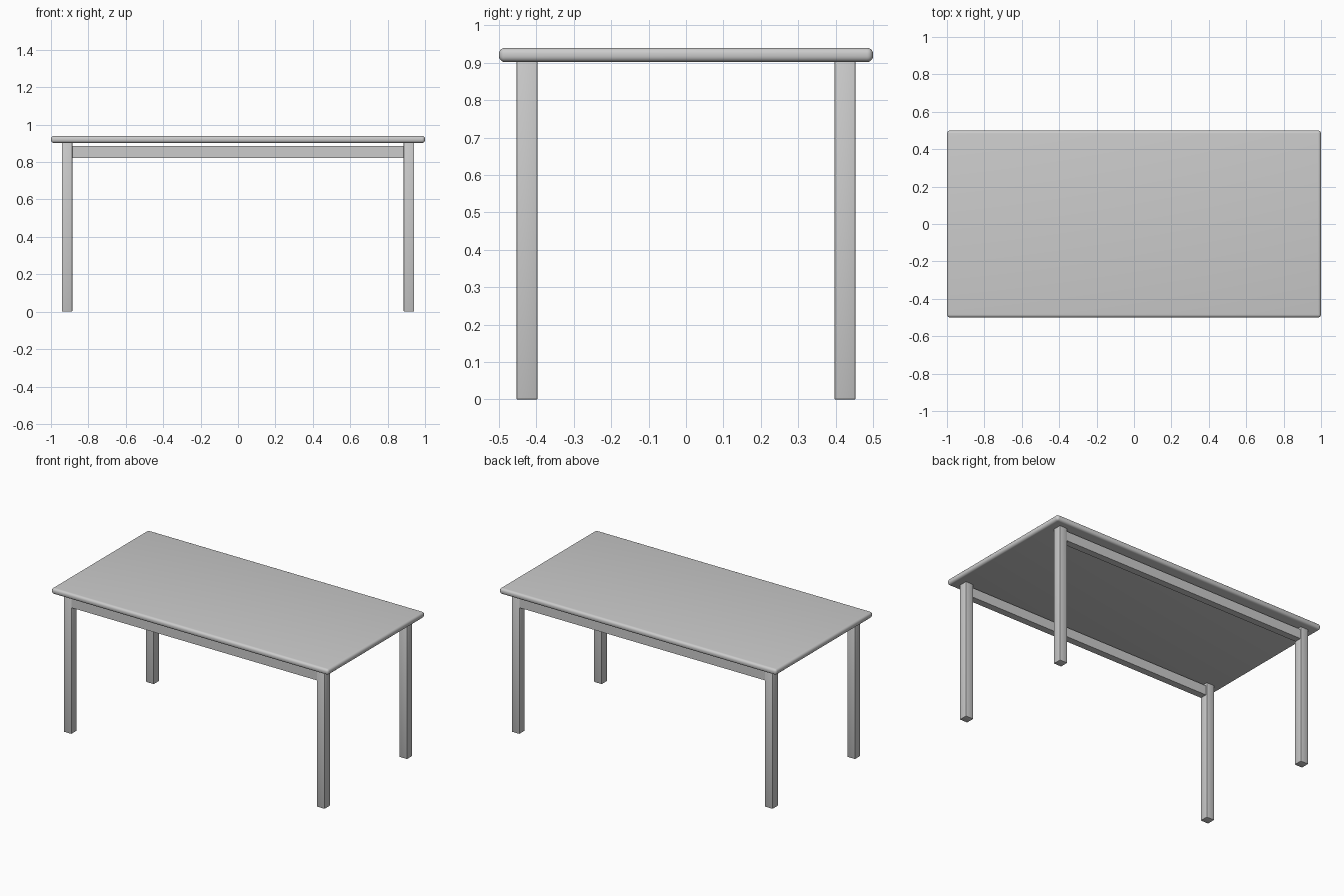
import bpy

if "Cube" in bpy.data.objects:
    bpy.data.objects.remove(bpy.data.objects["Cube"])

grey = bpy.data.materials.new("light_grey")
grey.diffuse_color = (0.6, 0.6, 0.6, 1.0)
grey.use_nodes = True
grey.node_tree.nodes["Principled BSDF"].inputs["Base Color"].default_value = grey.diffuse_color


def box(name, lo, hi, bevel=0.0, segments=1):
    """Axis-aligned box between two corners, with optional rounded edges."""
    size = [h - l for l, h in zip(lo, hi)]
    centre = [(h + l) / 2 for l, h in zip(lo, hi)]
    bpy.ops.mesh.primitive_cube_add(size=1, location=centre)
    obj = bpy.context.object
    obj.name = name
    obj.scale = size
    bpy.ops.object.transform_apply(location=False, rotation=False, scale=True)
    obj.data.materials.append(grey)
    if bevel:
        mod = obj.modifiers.new("rounded_edges", "BEVEL")
        mod.width = bevel
        mod.segments = segments
        bpy.ops.object.modifier_apply(modifier=mod.name)
        bpy.ops.object.shade_smooth_by_angle()
    return obj


# Table top with rounded rim
box("table_top", (-1, -0.5, 0.902), (1, 0.5, 0.94), 0.016, 5)

for sy, side in ((-1, "front"), (1, "back")):
    # Square legs
    y0, y1 = sorted((sy * 0.397, sy * 0.453))
    for sx, end in ((-1, "left"), (1, "right")):
        x0, x1 = sorted((sx * 0.886, sx * 0.942))
        box(f"{side}_{end}_leg", (x0, y0, 0), (x1, y1, 0.904), 0.003, 2)
    # Long rail between the legs, just below the top
    y0, y1 = sorted((sy * 0.405, sy * 0.45))
    box(f"{side}_rail", (-0.89, y0, 0.823), (0.89, y1, 0.885))
